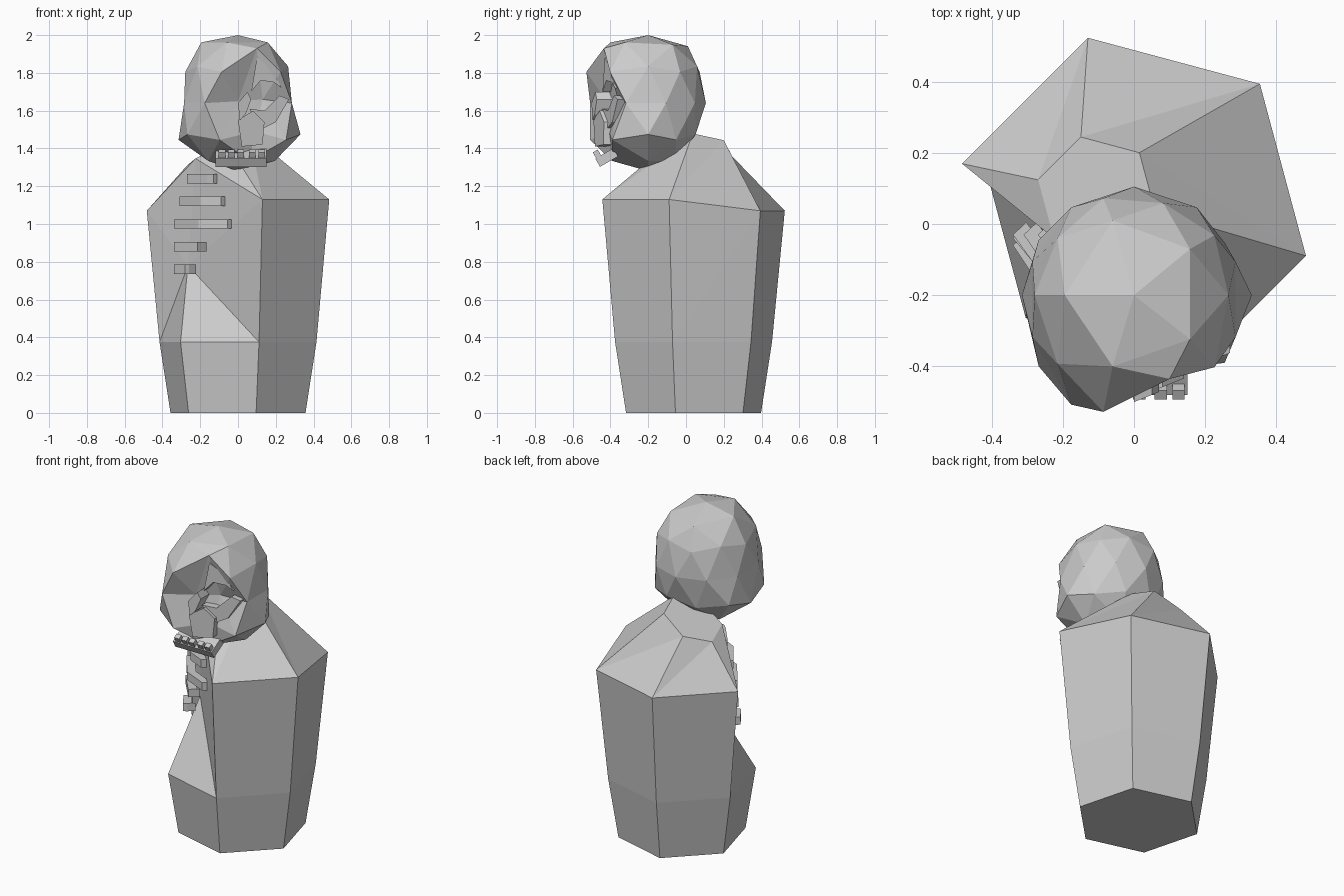
import bpy, bmesh
from math import cos, sin, radians
from mathutils import Vector, Matrix

if "Cube" in bpy.data.objects:
    bpy.data.objects.remove(bpy.data.objects["Cube"])


def finish(bm, name):
    bmesh.ops.recalc_face_normals(bm, faces=bm.faces)
    me = bpy.data.meshes.new(name)
    bm.to_mesh(me)
    bm.free()
    ob = bpy.data.objects.new(name, me)
    bpy.context.collection.objects.link(ob)
    return ob


def loft(rings, name, closed=True):
    """Join equal-length rings of points with quads and cap both ends."""
    bm = bmesh.new()
    vs = [[bm.verts.new(p) for p in r] for r in rings]
    n = len(rings[0])
    for a, b in zip(vs, vs[1:]):
        for k in range(n):
            j = (k + 1) % n
            bm.faces.new((a[k], a[j], b[j], b[k]))
    bm.faces.new(vs[0])
    bm.faces.new(vs[-1])
    return finish(bm, name)


def hexagon(r, cx, cy, height):
    pts = []
    for k in range(6):
        a = radians(45 + 60 * k)
        x, y = cx + r * cos(a), cy + r * sin(a)
        pts.append(Vector((x, y, height(k, x, y))))
    return pts


# Torso: six-sided, with the front-left shoulder corner broken inwards
rings = [
    hexagon(0.37, 0, 0.04, lambda k, x, y: 0),
    hexagon(0.43, 0, 0.04, lambda k, x, y: 0.375),
    hexagon(0.50, 0, 0.04, lambda k, x, y: 1.07 if k < 3 else 1.13),
    hexagon(0.17, -0.105, 0.08,
            lambda k, x, y: 1.395 + 0.49 * (x + 0.105) - 0.09 * (y - 0.08)),
]
rings[2][3] = Vector((-0.265, 0.0, 0.78))
bm = bmesh.new()
vs = [[bm.verts.new(p) for p in r] for r in rings]
for i, (a, b) in enumerate(zip(vs, vs[1:])):
    for k in range(6):
        j = (k + 1) % 6
        if i == 0:
            bm.faces.new((a[k], a[j], b[j], b[k]))
        elif k == 3:
            bm.faces.new((a[k], a[j], b[k]))
            bm.faces.new((a[j], b[j], b[k]))
        else:
            bm.faces.new((a[k], a[j], b[j]))
            bm.faces.new((a[k], b[j], b[k]))
bm.faces.new(vs[0])
bm.faces.new(vs[-1])
finish(bm, "torso")


# Ribs: short bent bars across the broken chest
def rib(i, z, path, h=0.025, t=0.05):
    sections = []
    for x, y in path:
        ix, iy = x + t * 0.75, y + t * 0.7
        sections.append([(x, y, z - h), (x, y, z + h), (ix, iy, z + h), (ix, iy, z - h)])
    loft(sections, f"rib_{i}")


rib(1, 1.24, [(-0.27, -0.03), (-0.165, -0.16), (-0.13, -0.19)])
rib(2, 1.12, [(-0.31, -0.03), (-0.20, -0.19), (-0.09, -0.24)])
rib(3, 1.00, [(-0.34, -0.03), (-0.21, -0.21), (-0.055, -0.28)])
rib(4, 0.88, [(-0.34, -0.04), (-0.215, -0.19), (-0.205, -0.18)])
rib(5, 0.76, [(-0.34, -0.06), (-0.28, -0.15), (-0.26, -0.14)])

# Head: faceted sphere, wide at the jaw, longer to the front
bm = bmesh.new()
bmesh.ops.create_icosphere(bm, subdivisions=2, radius=1)
bmesh.ops.rotate(bm, verts=bm.verts, matrix=Matrix.Rotation(radians(180), 3, 'Z'))
dents = [(Vector((0, -1, 0)), (0.0, -0.42, 1.65)),
         (Vector((0.588, -0.81, 0)), (0.13, -0.36, 1.66)),
         (Vector((0.276, -0.85, -0.447)), (0.09, -0.41, 1.49)),
         (Vector((0.263, -0.81, 0.526)), (0.10, -0.435, 1.93)),
         (Vector((0, -0.526, -0.851)), (0.04, -0.37, 1.36))]
for v in bm.verts:
    u = v.co.copy()
    if u.z > 0.7:
        sx, sb, sf = 0.37, 0.42, 0.40
    elif u.z > 0.2:
        sx, sb, sf = 0.312, 0.32, 0.385
    elif u.z > -0.2:
        sx, sb, sf = 0.30, 0.305, 0.38
    else:
        sx, sb, sf = 0.37, 0.295, 0.38
    z = 1.64 + u.z * (0.36 if abs(u.z) > 0.7 else 0.37)
    if u.z > 0.7:
        z += 0.015 - 0.04 * max(0, u.y) if u.z < 0.95 else 0
    v.co = (u.x * sx, -0.2 + u.y * (sb if u.y > 0 else sf), z)
    # hollow the front right of the face
    for d, target in dents:
        if (u - d).length < 0.1:
            v.co = target
finish(bm, "head")


# Bare skull pieces inside the hollow
def plate(name, pts, front=-0.5, depth=0.12):
    rows = []
    for d in (0, depth):
        rows.append([(x, front + 0.4 * max(0, x) + d, z) for x, z in pts])
    loft(rows, name)


plate("brow", [(0.10, 1.88), (0.18, 1.82), (0.23, 1.72), (0.19, 1.75), (0.12, 1.76), (0.07, 1.70)],
      -0.47)
plate("nose_bridge", [(0.0, 1.64), (0.05, 1.70), (0.07, 1.66), (0.04, 1.58), (0.01, 1.55)], -0.5)
plate("cheekbone", [(0.06, 1.61), (0.14, 1.60), (0.22, 1.68), (0.27, 1.66), (0.20, 1.54),
                    (0.12, 1.50)], -0.47)
plate("upper_jaw", [(0.0, 1.55), (0.08, 1.60), (0.14, 1.54), (0.13, 1.42), (0.02, 1.41)], -0.49)

# Lower jaw: tilted bar with a row of teeth
tilt = Matrix.Translation((0.015, -0.42, 1.352)) @ Matrix.Rotation(radians(30), 4, 'X')


def block(name, size, pos):
    bm = bmesh.new()
    bmesh.ops.create_cube(bm, size=1, matrix=tilt @ Matrix.Translation(pos)
                          @ Matrix.Diagonal((*size, 1)))
    finish(bm, name)


block("lower_jaw", (0.27, 0.11, 0.05), (0, 0, 0))
for i, x in enumerate((-0.10, -0.05, 0.0, 0.06, 0.11)):
    block(f"tooth_{i + 1}", (0.035, 0.03, 0.04), (x, -0.035, 0.04))
